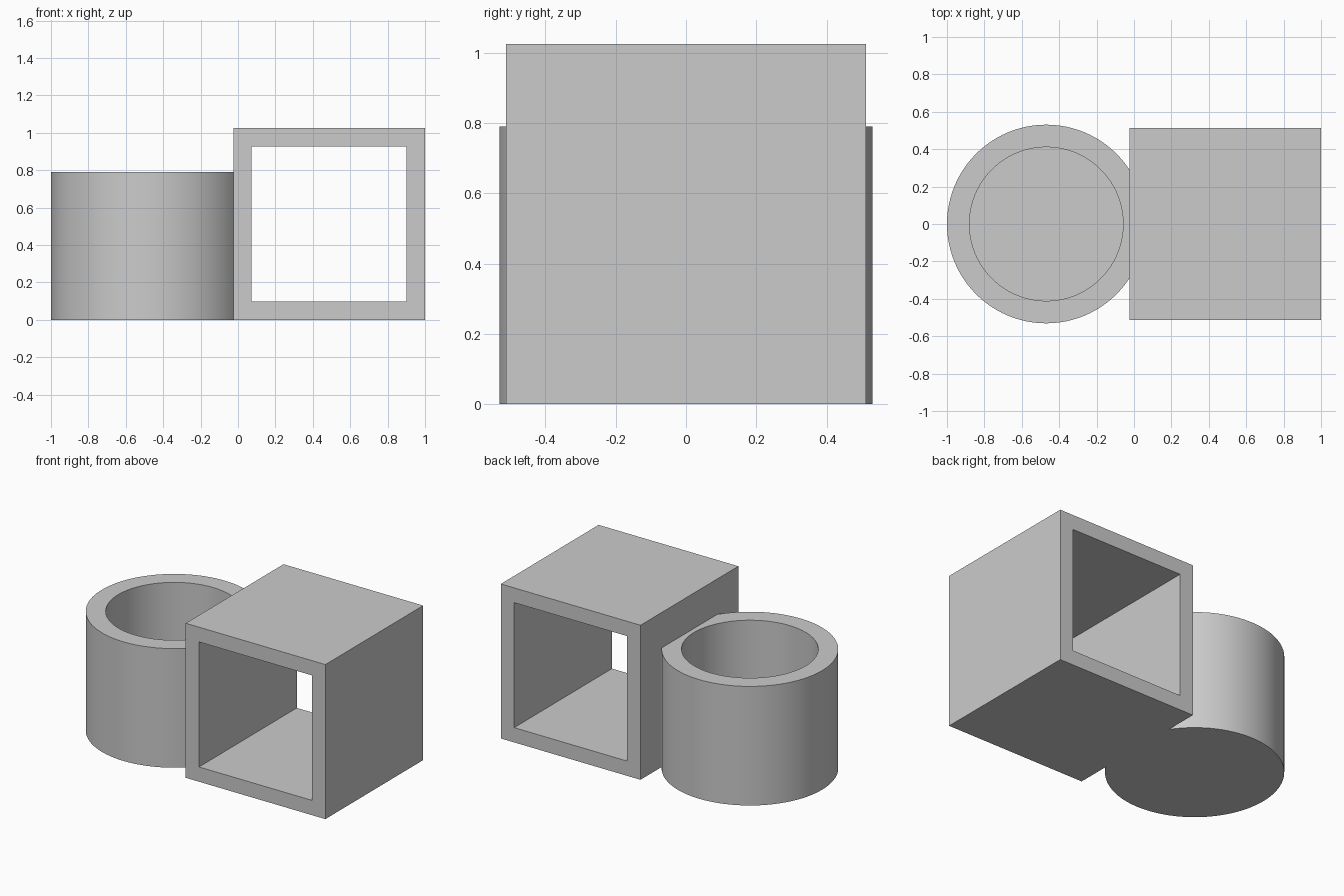
import bpy, bmesh
from math import radians, sin, cos, tau

old = bpy.data.objects.get("Cube")
if old:
    bpy.data.objects.remove(old, do_unlink=True)

GREY = (0.6, 0.6, 0.6, 1)
grey = bpy.data.materials.new("plain_grey")
grey.use_nodes = True
grey.diffuse_color = GREY
grey.node_tree.nodes["Principled BSDF"].inputs["Base Color"].default_value = GREY

SIDE_X = -0.025              # plane where the cup meets the square tube
BOX, WALL = 1.025, 0.098     # tube size and wall thickness
CUP_X, CUP_R, BORE_R = -0.469, 0.531, 0.411
CUP_H, FLOOR = 0.79, 0.12
SEGMENTS = 96


def finish(bm, name):
    bmesh.ops.recalc_face_normals(bm, faces=bm.faces)
    mesh = bpy.data.meshes.new(name)
    bm.to_mesh(mesh)
    bm.free()
    mesh.materials.append(grey)
    obj = bpy.data.objects.new(name, mesh)
    bpy.context.collection.objects.link(obj)
    return obj


def bridge(bm, a, b):
    n = len(a)
    for i in range(n):
        j = (i + 1) % n
        bm.faces.new((a[i], a[j], b[j], b[i]))


# Square tube, open at front and back
bm = bmesh.new()


def square(inset, y):
    x0, x1 = SIDE_X + inset, SIDE_X + BOX - inset
    z0, z1 = inset, BOX - inset
    return [bm.verts.new((x, y, z)) for x, z in ((x0, z0), (x1, z0), (x1, z1), (x0, z1))]


half = BOX / 2
loops = [square(0, -half), square(0, half), square(WALL, half), square(WALL, -half)]
for k in range(4):
    bridge(bm, loops[k], loops[(k + 1) % 4])
finish(bm, "square_tube")

# Round cup, with its side trimmed flush to the tube
bm = bmesh.new()


def ring(r, z):
    return [bm.verts.new((CUP_X + r * cos(tau * i / SEGMENTS), r * sin(tau * i / SEGMENTS), z))
            for i in range(SEGMENTS)]


rings = [ring(CUP_R, 0), ring(CUP_R, CUP_H), ring(BORE_R, CUP_H), ring(BORE_R, FLOOR)]
for lower, upper in zip(rings, rings[1:]):
    bridge(bm, lower, upper)
bm.faces.new(rings[0])
bm.faces.new(rings[-1])
bmesh.ops.recalc_face_normals(bm, faces=bm.faces)
bmesh.ops.bisect_plane(bm, geom=bm.verts[:] + bm.edges[:] + bm.faces[:],
                       plane_co=(SIDE_X, 0, 0), plane_no=(1, 0, 0), clear_outer=True)
cup = finish(bm, "round_cup")

bpy.ops.object.select_all(action="DESELECT")
cup.select_set(True)
bpy.context.view_layer.objects.active = cup
bpy.ops.object.shade_smooth_by_angle(angle=radians(30))
